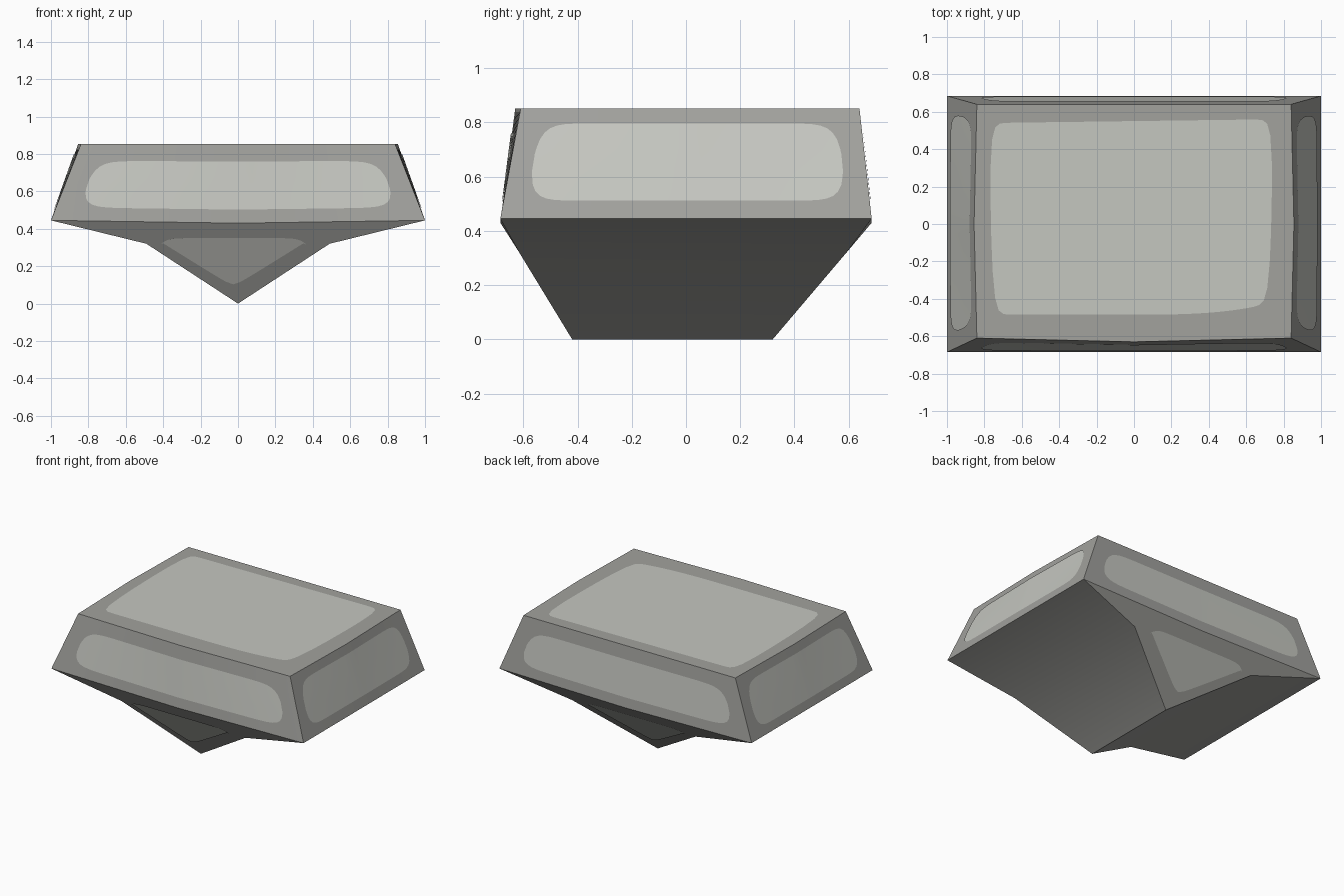
import bpy, bmesh, math
from mathutils import Vector

if "Cube" in bpy.data.objects:
    bpy.data.objects.remove(bpy.data.objects["Cube"])


def material(name, rgb):
    m = bpy.data.materials.new(name)
    m.diffuse_color = (*rgb, 1)
    m.use_nodes = True
    m.node_tree.nodes["Principled BSDF"].inputs["Base Color"].default_value = m.diffuse_color
    return m


ROCK = material("grey stone", (0.36, 0.36, 0.34))
WORN = material("pale worn stone", (0.56, 0.57, 0.53))

# Corner and mid-side points of the rim and the top, anticlockwise from front left
RIM = [Vector(p) for p in ((-1, -.685, .445), (0, -.685, .43), (1, -.685, .445), (1, 0, .445),
                           (1, .685, .445), (0, .685, .43), (-1, .685, .445), (-1, 0, .445))]
TOP = [Vector((x, y, .852)) for x, y in ((-.84, -.61), (0, -.63), (.84, -.61), (.855, 0),
                                         (.84, .64), (0, .64), (-.84, .64), (-.855, 0))]
STEPS = 6


def along(ring, t):
    i = min(math.floor(t), math.ceil(t)) if t != 8 else 0
    return ring[i % 8].lerp(ring[(i + 1) % 8], t - math.floor(t))


def finish(bm, name, mat):
    me = bpy.data.meshes.new(name)
    bm.to_mesh(me)
    bm.free()
    me.materials.append(mat)
    ob = bpy.data.objects.new(name, me)
    bpy.context.collection.objects.link(ob)
    bpy.context.view_layer.objects.active = ob
    ob.select_set(True)
    bpy.ops.object.shade_smooth_by_angle(angle=math.radians(28))
    ob.select_set(False)
    return ob


# Stone body: bevelled upper slab over a keel
bm = bmesh.new()
n = 8 * STEPS
rim = [bm.verts.new(along(RIM, i / STEPS)) for i in range(n)]
top = [bm.verts.new(along(TOP, i / STEPS)) for i in range(n)]
for i in range(n):
    j = (i + 1) % n
    bm.faces.new((rim[i], rim[j], top[j], top[i]))
bm.faces.new(top)
keel_f, keel_b = bm.verts.new((0, -.42, 0)), bm.verts.new((0, .32, 0))
fl, fr, br, bl = [bm.verts.new(p) for p in ((-.49, -.615, .32), (.49, -.615, .32),
                                            (.49, .592, .32), (-.49, .592, .32))]
q = 2 * STEPS
side = lambda k: [rim[i % n] for i in range(k * q, k * q + q + 1)]
bm.faces.new(side(0)[::-1] + [fl, keel_f, fr])
bm.faces.new(side(2)[::-1] + [br, keel_b, bl])
bm.faces.new(side(1)[::-1] + [fr, br])
bm.faces.new(side(3)[::-1] + [bl, fl])
bm.faces.new((fr, keel_f, keel_b, br))
bm.faces.new((fl, bl, keel_b, keel_f))
bmesh.ops.recalc_face_normals(bm, faces=bm.faces)
finish(bm, "stone_body", ROCK)


def patch(name, point, limits, out):
    """Thin sheet of columns; point(s, v) places it, limits(s) gives low and high v."""
    bm = bmesh.new()
    out = Vector(out).normalized()
    cols = []
    for i in range(33):
        s = -math.cos(math.pi * i / 32)
        s = round(s, 6)
        lo, hi = limits(s)
        cols.append([bm.verts.new(Vector(point(s, lo + (hi - lo) * r / 3)) + out * .004)
                     for r in range(4)])
    for a, b in zip(cols, cols[1:]):
        for r in range(3):
            bm.faces.new((a[r], b[r], b[r + 1], a[r + 1]))
    for f in bm.faces:
        f.normal_update()
    if sum(f.normal.dot(out) * f.calc_area() for f in bm.faces) < 0:
        bmesh.ops.reverse_faces(bm, faces=bm.faces)
    finish(bm, name, WORN)


def rounded(lo, hi, power):
    def limits(s):
        h = max(0.02, 1 - abs(s) ** power) ** (1 / 2.5) * (hi - lo) / 2
        return (lo + hi) / 2 - h, (lo + hi) / 2 + h
    return limits


# Worn patches on the four sloping sides
for k, (name, lo, hi, width, out) in enumerate((
        ("front", .17, .78, .87, (0, -1, .15)), ("right", .16, .86, .87, (1, 0, .37)),
        ("back", .17, .78, .87, (0, 1, .12)), ("left", .14, .86, .87, (-1, 0, .37)))):
    def on_side(s, v, k=k, width=width):
        t = 2 * k + 1 + s * width
        return along(RIM, t).lerp(along(TOP, t), v)
    patch(name + "_worn_patch", on_side, rounded(lo, hi, 16), out)

# Worn patch on the top, narrower towards the front right
top_limits = rounded(-1, 1, 50)


def on_top(s, v):
    front = -.485 + .06 * max(0, s) ** 3
    back = .55 + .01 * s
    return (-.015 + .75 * s - .01 * v * -s, (front + back) / 2 + v * (back - front) / 2, .852)


patch("top_worn_patch", on_top, top_limits, (0, 0, 1))


# Worn triangles on the keel ends
def triangle(s):
    low = .09 + .245 * math.sqrt(s * s + .004) * .98
    high = .352 - .03 * abs(s) ** 12
    return min(low, high - .004), high


for name, y0, slope, sign in (("front", -.42, -.616, -1), ("back", .32, .849, 1)):
    patch(name + "_keel_worn_patch",
          lambda s, z, y0=y0, slope=slope: (-.025 + .385 * s, y0 + slope * z, z),
          triangle, (0, sign, -abs(slope)))
